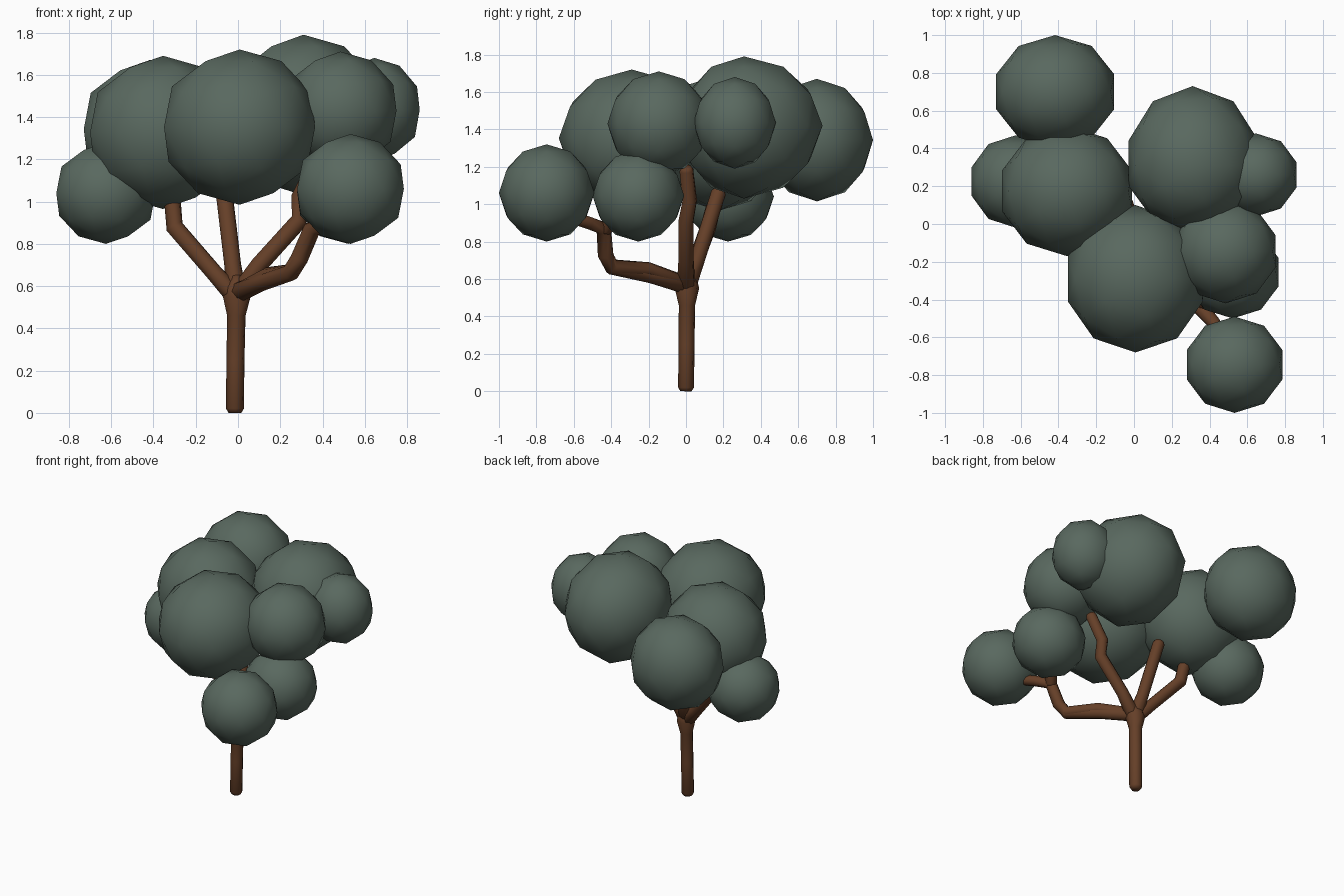
import bpy, bmesh, math
from mathutils import Vector

if "Cube" in bpy.data.objects:
    bpy.data.objects.remove(bpy.data.objects["Cube"])


def material(name, color):
    m = bpy.data.materials.new(name)
    m.diffuse_color = color
    m.use_nodes = True
    m.node_tree.nodes["Principled BSDF"].inputs["Base Color"].default_value = m.diffuse_color
    return m


bark = material("bark", (0.13, 0.05, 0.021, 1))
leaf = material("leaf", (0.10, 0.14, 0.115, 1))


def finish(bm, name, mat):
    bmesh.ops.recalc_face_normals(bm, faces=bm.faces)
    me = bpy.data.meshes.new(name)
    bm.to_mesh(me)
    bm.free()
    for p in me.polygons:
        p.use_smooth = True
    me.materials.append(mat)
    ob = bpy.data.objects.new(name, me)
    bpy.context.collection.objects.link(ob)


def tube(name, path, sides=8):
    """Round-ended tube through (x, y, z, radius) points."""
    pts = [Vector(p[:3]) for p in path]
    rad = [p[3] for p in path]
    # small shrunken end rings round off both tips
    a, b = (pts[1] - pts[0]).normalized(), (pts[-1] - pts[-2]).normalized()
    pts = [pts[0]] + [pts[0] + a * 0.02] + pts[1:-1] + [pts[-1] - b * 0.02, pts[-1]]
    rad = [rad[0] * 0.7, rad[0]] + rad[1:-1] + [rad[-1], rad[-1] * 0.7]
    bm = bmesh.new()
    rings = []
    side = Vector((0.6, 0.8, 0)) if abs(a.z) > 0.5 else Vector((0, 0, 1))
    for i, p in enumerate(pts):
        t = (pts[min(i + 1, len(pts) - 1)] - pts[max(i - 1, 0)]).normalized()
        side = (side - t * side.dot(t)).normalized()
        up = t.cross(side)
        rings.append([bm.verts.new(p + rad[i] * (side * math.cos(k * math.tau / sides)
                      + up * math.sin(k * math.tau / sides))) for k in range(sides)])
    for r, s in zip(rings, rings[1:]):
        for k in range(sides):
            n = (k + 1) % sides
            bm.faces.new((r[k], r[n], s[n], s[k]))
    bm.faces.new(rings[0][::-1])
    bm.faces.new(rings[-1])
    finish(bm, name, bark)


def clump(name, lo, hi, mid=None):
    """Low-poly ball fitted to a bounding box, optionally with an off-centre middle."""
    mid = mid or [(a + b) / 2 for a, b in zip(lo, hi)]
    bm = bmesh.new()
    bmesh.ops.create_icosphere(bm, subdivisions=2, radius=1)
    for i in range(3):
        m = max(v.co[i] for v in bm.verts)
        for v in bm.verts:
            t = v.co[i] / m
            v.co[i] = mid[i] + t * (hi[i] - mid[i] if t > 0 else mid[i] - lo[i])
    finish(bm, name, leaf)


# trunk with flared fork
tube("trunk", [(-0.015, 0, 0, 0.043), (-0.012, 0.003, 0.25, 0.043), (-0.008, 0.005, 0.46, 0.044),
               (-0.006, 0.005, 0.55, 0.066), (-0.006, 0.005, 0.60, 0.055), (-0.01, 0.01, 0.65, 0.03)])

# branches
tube("left_branch", [(0, 0, 0.54, 0.05), (-0.11, 0.04, 0.66, 0.042), (-0.30, 0.12, 0.88, 0.043),
                     (-0.31, 0.15, 1.0, 0.04), (-0.33, 0.17, 1.1, 0.04)])
tube("centre_branch", [(-0.005, 0, 0.55, 0.05), (-0.025, 0.06, 0.70, 0.04), (-0.07, 0.18, 1.08, 0.04)])
tube("right_branch", [(0, 0, 0.55, 0.05), (0.10, 0, 0.70, 0.042), (0.29, 0.0, 0.91, 0.042),
                      (0.29, 0.02, 1.02, 0.04), (0.38, 0.0, 1.2, 0.038)])
tube("front_branch", [(0, 0, 0.57, 0.05), (0.12, -0.19, 0.62, 0.042), (0.25, -0.40, 0.665, 0.042),
                      (0.29, -0.43, 0.73, 0.042), (0.35, -0.44, 0.87, 0.042),
                      (0.42, -0.52, 0.90, 0.036), (0.50, -0.65, 0.94, 0.034)])
tube("front_branch_upper", [(0, 0, 0.57, 0.045), (0.14, -0.20, 0.65, 0.04), (0.25, -0.39, 0.665, 0.04),
                            (0.28, -0.42, 0.72, 0.035)])
tube("lower_right_branch", [(0.35, -0.44, 0.85, 0.04), (0.39, -0.39, 0.93, 0.038), (0.46, -0.32, 1.0, 0.036)])

# foliage clumps: name, low corner, high corner, optional middle
for c in [
    ("back_left_foliage", (-0.73, 0.40, 1.015), (-0.105, 1.00, 1.67)),
    ("left_foliage", (-0.70, -0.17, 0.965), (-0.01, 0.52, 1.69)),
    ("far_left_foliage", (-0.86, -0.02, 0.80), (-0.39, 0.47, 1.28)),
    ("front_foliage", (-0.35, -0.68, 0.985), (0.365, 0.10, 1.72)),
    ("back_right_foliage", (-0.03, -0.04, 1.03), (0.66, 0.73, 1.79), (0.31, 0.31, 1.42)),
    ("far_right_foliage", (0.43, 0.04, 1.19), (0.86, 0.48, 1.68)),
    ("right_foliage", (0.22, -0.42, 1.15), (0.75, 0.13, 1.71)),
    ("lower_right_foliage", (0.28, -0.50, 0.80), (0.765, -0.01, 1.29)),
    ("front_right_foliage", (0.28, -1.00, 0.80), (0.785, -0.49, 1.32)),
]:
    clump(*c)
